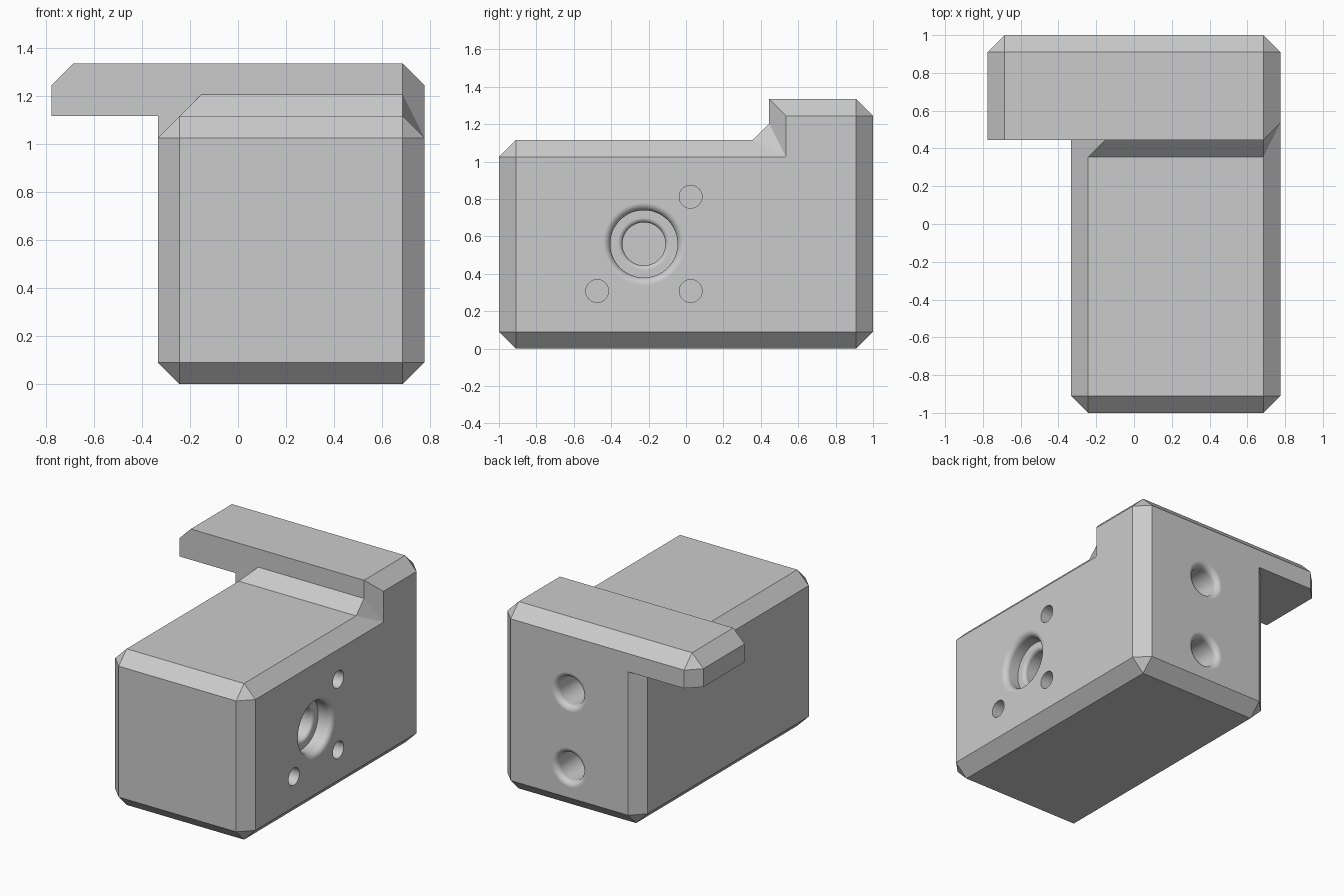
import bpy, bmesh
from math import sin, cos, pi
from mathutils import Vector

cube = bpy.data.objects.get("Cube")
if cube:
    bpy.data.objects.remove(cube)

C = 0.09                       # chamfer width shared by every bevelled edge
LEFT, RIGHT = -0.333, 0.775    # block sides
STEP, DECK, TOP = 0.445, 1.115, 1.335

grey = bpy.data.materials.new("light_grey")
grey.use_nodes = True
colour = (0.6, 0.6, 0.6, 1)
grey.diffuse_color = colour
grey.node_tree.nodes["Principled BSDF"].inputs["Base Color"].default_value = colour


def make_object(name, bm):
    bmesh.ops.recalc_face_normals(bm, faces=bm.faces)
    mesh = bpy.data.meshes.new(name)
    bm.to_mesh(mesh)
    bm.free()
    mesh.materials.append(grey)
    obj = bpy.data.objects.new(name, mesh)
    bpy.context.collection.objects.link(obj)
    return obj


def chamfered_box(name, lo, hi, rule):
    """Box whose edges are chamfered where rule(sx, sy, sz) holds."""
    lo, hi = Vector(lo), Vector(hi)
    bm = bmesh.new()
    bmesh.ops.create_cube(bm, size=2)
    edges = []
    for e in bm.edges:
        mid = (e.verts[0].co + e.verts[1].co) / 2
        if rule(*[round(v) for v in mid]):
            edges.append(e)
    for v in bm.verts:
        v.co = [(a + b) / 2 + s * (b - a) / 2 for a, b, s in zip(lo, hi, v.co)]
    bmesh.ops.bevel(bm, geom=edges, offset=C, offset_type='OFFSET',
                    segments=1, profile=0.5, affect='EDGES')
    return make_object(name, bm)


def rounded_lip(r, f, start=0, flip=False, steps=6):
    """Quarter-round from radius r + f down to r, as (radius, depth) pairs."""
    pts = []
    for i in range(steps + 1):
        a = i / steps * pi / 2
        d = f - f * cos(a)
        pts.append((r + f - f * sin(a), start - d if flip else start + d))
    return pts[::-1] if flip else pts


def lathe(name, profile, origin, direction, sides=64):
    """Revolve (radius, depth) pairs about an axis through origin."""
    bm = bmesh.new()
    verts = [bm.verts.new((r, 0, d)) for r, d in profile]
    edges = [bm.edges.new(p) for p in zip(verts, verts[1:])]
    bmesh.ops.spin(bm, geom=verts + edges, cent=(0, 0, 0), axis=(0, 0, 1),
                   angle=2 * pi, steps=sides)
    bmesh.ops.remove_doubles(bm, verts=bm.verts, dist=1e-5)
    turn = Vector(direction).to_track_quat('Z', 'Y').to_matrix()
    for v in bm.verts:
        v.co = turn @ v.co + Vector(origin)
    return make_object(name, bm)


def combine(target, tool, operation):
    mod = target.modifiers.new(operation.lower(), 'BOOLEAN')
    mod.operation, mod.solver, mod.object = operation, 'EXACT', tool
    bpy.context.view_layer.objects.active = target
    bpy.ops.object.modifier_apply(modifier=mod.name)
    bpy.data.objects.remove(tool)


# Main block, open-ended towards the back
body = chamfered_box("bracket_body", (LEFT, -1, 0), (RIGHT, 0.75, DECK),
                     lambda x, y, z: y < 1)

# Rear post and the overhanging top flange
post = chamfered_box("rear_post", (LEFT, STEP, 0), (RIGHT, 1, 1.18),
                     lambda x, y, z: z < 1 and (y > -1 or x == 1))
flange = chamfered_box("top_flange", (-RIGHT, STEP, DECK), (RIGHT, 1, TOP),
                       lambda x, y, z: z > -1 and (y > -1 or x == 1))

# Sloped web between deck and flange
bm = bmesh.new()
x0, x1 = LEFT + C, RIGHT - C
for p in [(x0, STEP - C, DECK), (x0 + C, STEP, DECK + C), (x0, STEP, DECK),
          (x1, STEP - C, DECK), (x1, STEP, DECK + C),
          (RIGHT, STEP + C, DECK - C),
          (x0, 0.5, 1.06), (x0 + C, 0.5, DECK + C), (x1, 0.5, 1.06)]:
    bm.verts.new(p)
bmesh.ops.convex_hull(bm, input=bm.verts)
bmesh.ops.dissolve_limit(bm, angle_limit=0.01, verts=bm.verts, edges=bm.edges)
web = make_object("sloped_web", bm)

for part in (post, flange, web):
    combine(body, part, 'UNION')

# Large round recess in the right side
AY, AZ, DEPTH = -0.225, 0.56, 0.217
recess = [(0, -0.1), (0.5, -0.1)] + rounded_lip(0.46, 0.04) + [(0.46, DEPTH), (0, DEPTH)]
combine(body, lathe("recess_cutter", recess, (LEFT, AY, AZ), (1, 0, 0), 96), 'DIFFERENCE')

# Stepped centre bore from the left side through to the recess
floor = RIGHT - LEFT - DEPTH
bore = ([(0, -0.1), (0.22, -0.1)] + rounded_lip(0.18, 0.04)
        + [(0.18, 0.11)] + rounded_lip(0.115, 0.025, 0.11)
        + rounded_lip(0.115, 0.025, floor, flip=True)
        + [(0.14, floor + 0.06), (0, floor + 0.06)])
combine(body, lathe("bore_cutter", bore, (RIGHT, AY, AZ), (-1, 0, 0)), 'DIFFERENCE')

# Four screw holes around the bore
screw = [(0, -0.1), (0.061, -0.1), (0.061, floor + 0.06), (0, floor + 0.06)]
for dy in (-0.25, 0.25):
    for dz in (-0.252, 0.252):
        hole = lathe("screw_cutter", screw, (RIGHT, AY + dy, AZ + dz), (-1, 0, 0), 40)
        combine(body, hole, 'DIFFERENCE')

# Two blind mounting holes in the back
mount = [(0, -0.1), (0.14, -0.1)] + rounded_lip(0.1, 0.04) + [(0.1, 0.5), (0, 0.5)]
for z in (0.305, 0.845):
    hole = lathe("mount_cutter", mount, (0.222, 1, z), (0, -1, 0), 48)
    combine(body, hole, 'DIFFERENCE')

# Smooth the round walls, keep the chamfers crisp
bpy.ops.object.select_all(action='DESELECT')
body.select_set(True)
bpy.context.view_layer.objects.active = body
bpy.ops.object.shade_smooth_by_angle(angle=0.5)
weighted = body.modifiers.new("weighted_normals", 'WEIGHTED_NORMAL')
weighted.keep_sharp = True
